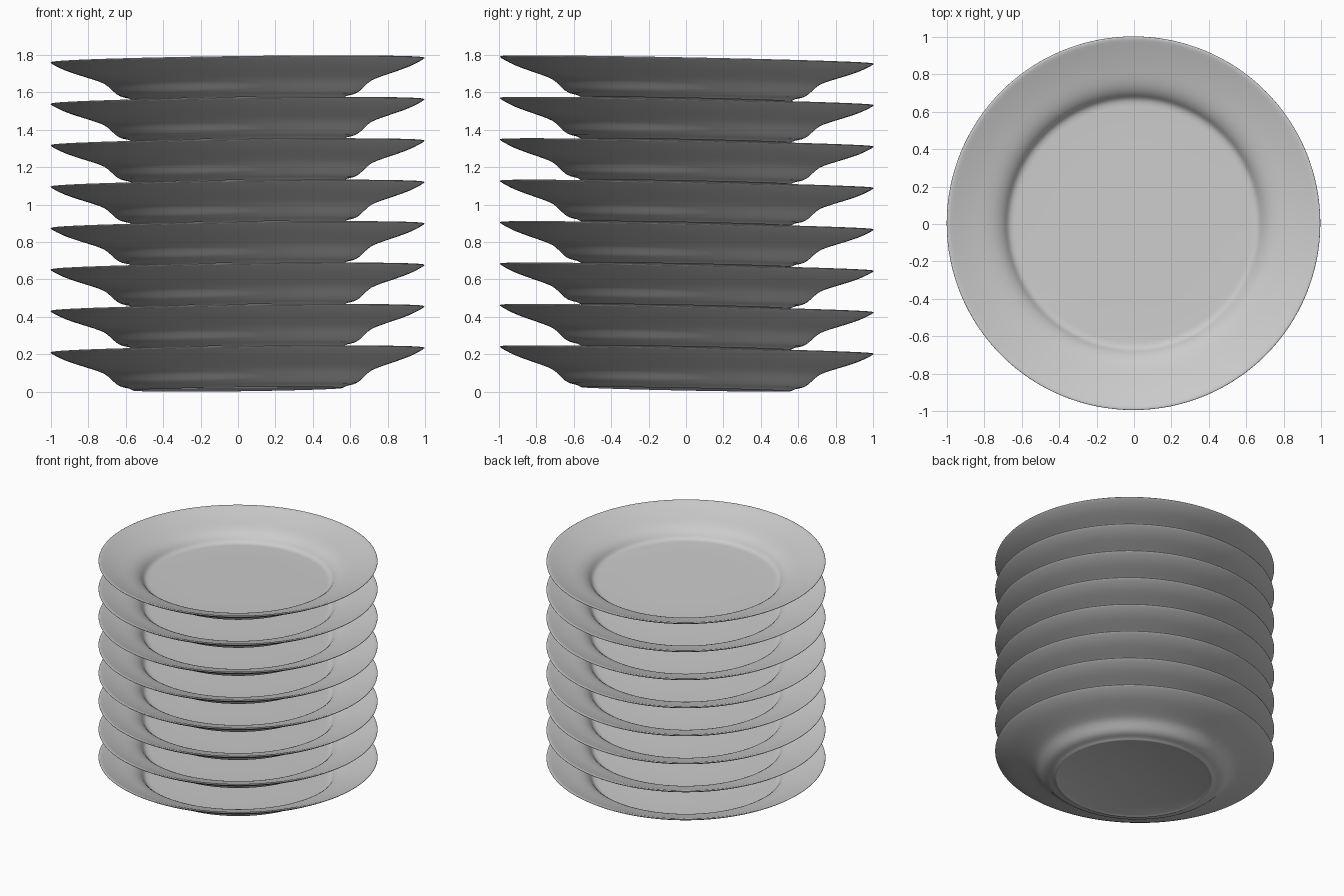
import bpy, bmesh, math
from mathutils import Vector, Matrix

if "Cube" in bpy.data.objects:
    bpy.data.objects.remove(bpy.data.objects["Cube"])

PLATES = 8
PITCH = 0.2215       # vertical spacing
SLOPE_X, SLOPE_Y = 0.0125, -0.0195   # slight lean of the whole set
SEGS = 128

# Cross-section (radius, height): underside, foot, well, flange, lip
UNDER = [(0.0, 0.007), (0.535, 0.007)]
OUTER = [(0.548, 0.002), (0.558, 0.0), (0.568, 0.004), (0.585, 0.012), (0.62, 0.02),
         (0.65, 0.036), (0.68, 0.064), (0.715, 0.092), (0.77, 0.114), (0.85, 0.14),
         (0.92, 0.165), (0.97, 0.189), (0.994, 0.203), (0.999, 0.208)]
INNER = [(0.996, 0.211), (0.985, 0.211), (0.96, 0.202), (0.92, 0.187), (0.85, 0.163),
         (0.78, 0.142), (0.73, 0.121), (0.695, 0.094), (0.675, 0.068), (0.655, 0.056),
         (0.63, 0.053)]
FLOOR = [(0.4, 0.053), (0.0, 0.053)]


def smooth(pts, sub=2):
    """Catmull-Rom subdivision of an open profile."""
    out = []
    v = [Vector(p) for p in pts]
    for i in range(len(v) - 1):
        a, b, c, d = v[max(i - 1, 0)], v[i], v[i + 1], v[min(i + 2, len(v) - 1)]
        for k in range(sub):
            t = k / sub
            out.append(0.5 * (2 * b + (c - a) * t + (2 * a - 5 * b + 4 * c - d) * t * t
                              + (3 * b - a - 3 * c + d) * t ** 3))
    return out + [v[-1]]


def plate_mesh():
    prof = [Vector(p) for p in UNDER] + smooth(OUTER + INNER) + [Vector(p) for p in FLOOR]
    bm = bmesh.new()
    vs = [bm.verts.new((p.x, 0, p.y)) for p in prof]
    es = [bm.edges.new(pair) for pair in zip(vs, vs[1:])]
    bmesh.ops.spin(bm, geom=vs + es, cent=(0, 0, 0), axis=(0, 0, 1),
                   angle=math.tau, steps=SEGS, use_duplicate=False)
    bmesh.ops.remove_doubles(bm, verts=bm.verts, dist=1e-5)
    bmesh.ops.recalc_face_normals(bm, faces=bm.faces)
    me = bpy.data.meshes.new("plate")
    bm.to_mesh(me)
    bm.free()
    for f in me.polygons:
        f.use_smooth = True
    return me


# Stack of identical, slightly leaning plates
mesh = plate_mesh()
normal = Vector((-SLOPE_X, -SLOPE_Y, 1)).normalized()
tilt = Vector((0, 0, 1)).rotation_difference(normal).to_matrix().to_4x4()
base = 0.56 * math.hypot(SLOPE_X, SLOPE_Y)
for i in range(PLATES):
    ob = bpy.data.objects.new(f"plate_{i + 1}", mesh)
    ob.matrix_world = Matrix.Translation((0, 0, base + i * PITCH)) @ tilt
    bpy.context.collection.objects.link(ob)
